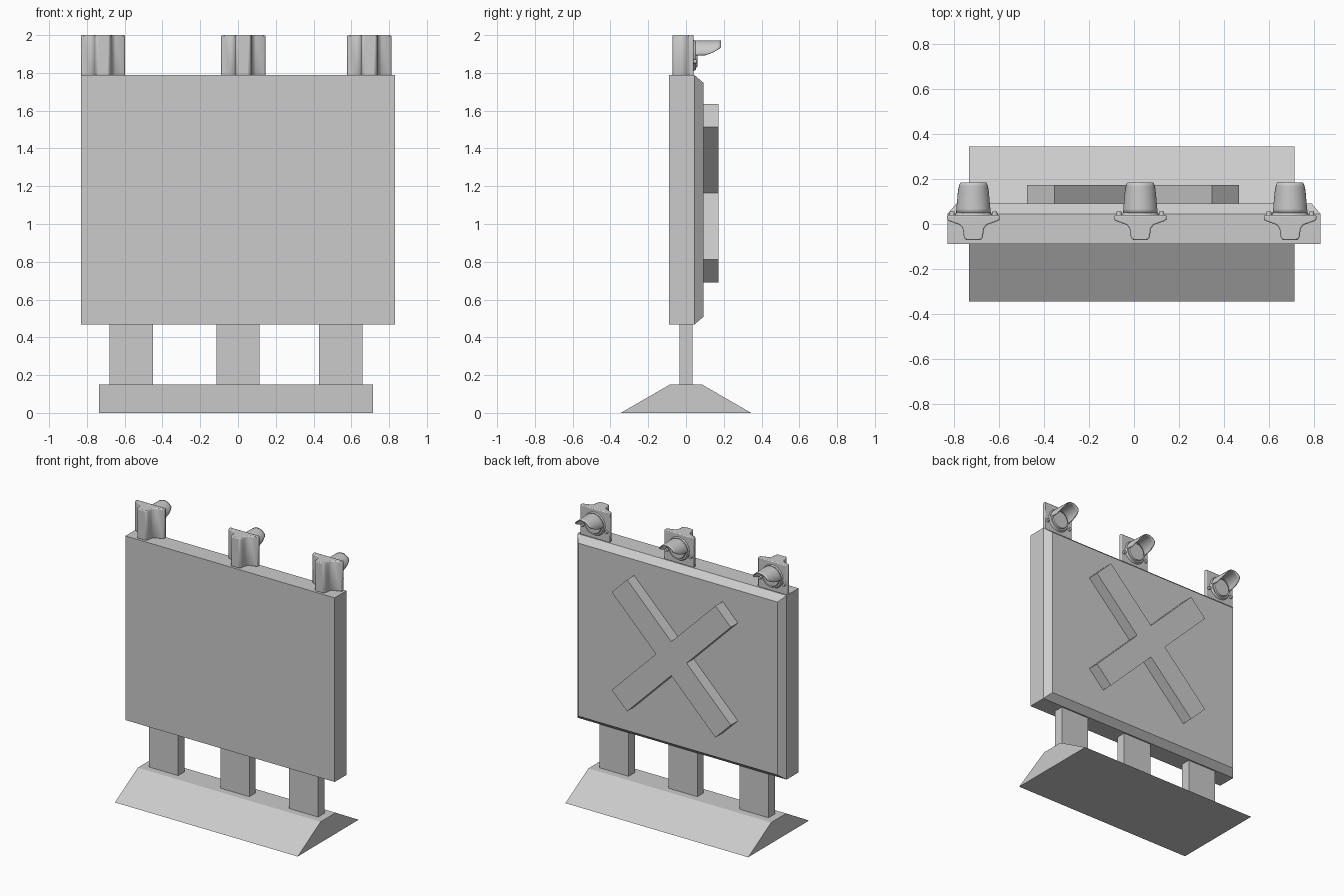
import bpy, bmesh, math
from mathutils import Vector, Matrix

cube = bpy.data.objects.get("Cube")
if cube:
    bpy.data.objects.remove(cube, do_unlink=True)

grey = bpy.data.materials.new("plain_grey")
grey.use_nodes = True
grey.diffuse_color = (0.6, 0.6, 0.6, 1)
grey.node_tree.nodes["Principled BSDF"].inputs["Base Color"].default_value = (0.6, 0.6, 0.6, 1)


def finish(name, bm, smooth=False):
    bmesh.ops.recalc_face_normals(bm, faces=bm.faces)
    mesh = bpy.data.meshes.new(name)
    bm.to_mesh(mesh)
    bm.free()
    mesh.materials.append(grey)
    obj = bpy.data.objects.new(name, mesh)
    bpy.context.collection.objects.link(obj)
    if smooth:
        bpy.ops.object.select_all(action="DESELECT")
        obj.select_set(True)
        bpy.context.view_layer.objects.active = obj
        bpy.ops.object.shade_smooth_by_angle(angle=math.radians(35))
    return obj


def prism(name, points, offset, smooth=False):
    """Extrude a flat outline along an offset."""
    bm = bmesh.new()
    face = bm.faces.new([bm.verts.new(p) for p in points])
    moved = bmesh.ops.extrude_face_region(bm, geom=[face], use_keep_orig=True)["geom"]
    bmesh.ops.translate(bm, vec=offset, verts=[v for v in moved if isinstance(v, bmesh.types.BMVert)])
    return finish(name, bm, smooth)


def box(name, x0, x1, y0, y1, z0, z1):
    return prism(name, [(x0, y0, z0), (x1, y0, z0), (x1, y1, z0), (x0, y1, z0)], (0, 0, z1 - z0))


def disc(name, x, y, z, radius, depth, sides):
    """Short cylinder facing the back."""
    bm = bmesh.new()
    bmesh.ops.create_cone(bm, cap_ends=True, segments=sides, radius1=radius, radius2=radius * 0.9,
                          depth=depth, matrix=Matrix.Translation((x, y, z)) @ Matrix.Rotation(-math.pi / 2, 4, "X"))
    return finish(name, bm, True)


def visor(name, x, z):
    """Half-round hood whose lower edge sweeps up towards its tip."""
    bm = bmesh.new()
    rows, cols, radius = 20, 8, 0.075
    grid = []
    for i in range(rows + 1):
        a = math.pi * i / rows
        reach = 0.05 + 0.085 * min(1, math.sin(a) / 0.55) ** 0.7
        row = []
        for j in range(cols + 1):
            t = j / cols
            r = radius * (1 - 0.1 * t)
            row.append(bm.verts.new((x + r * math.cos(a), 0.05 + reach * t,
                                     z + radius * math.sin(a))))
        grid.append(row)
    for i in range(rows):
        for j in range(cols):
            bm.faces.new((grid[i][j], grid[i + 1][j], grid[i + 1][j + 1], grid[i][j + 1]))
    obj = finish(name, bm, True)
    solid = obj.modifiers.new("thickness", "SOLIDIFY")
    solid.thickness = 0.006
    solid.offset = 0


# Sloped foot and posts
prism("base", [(-0.735, -0.345, 0), (-0.735, 0.345, 0), (-0.735, 0.085, 0.15), (-0.735, -0.085, 0.15)],
      (1.45, 0, 0))
for side, x in (("right", -0.565), ("middle", 0), ("left", 0.545)):
    box(side + "_post", x - 0.115, x + 0.115, -0.035, 0.035, 0.15, 0.47)

# Board with a chamfered back
bm = bmesh.new()
loops = []
for y, inset in ((-0.09, 0), (0.045, 0), (0.092, 0.04)):
    w, low, high = 0.83 - inset, 0.468 + inset, 1.788 - inset
    loops.append([bm.verts.new(p) for p in ((-w, y, low), (w, y, low), (w, y, high), (-w, y, high))])
for a, b in zip(loops, loops[1:]):
    for i in range(4):
        k = (i + 1) % 4
        bm.faces.new((a[i], a[k], b[k], b[i]))
bm.faces.new(loops[0])
bm.faces.new(loops[-1])
finish("board", bm)

# Raised diagonal cross on the back
half, arm = 0.086, 0.582
outline = []
for n in range(4):
    turn = Matrix.Rotation(math.pi / 4 + n * math.pi / 2, 2)
    for p in ((arm, -half), (arm, half), (half, half)):
        q = turn @ Vector(p)
        outline.append((q.x - 0.004, 0.09, q.y + 1.163))
prism("cross", outline, (0, 0.083, 0))

# Warning lamps along the top
half_shell = [(0.117, 0.04), (0.117, 0.018), (0.105, 0.012), (0.06, -0.004), (0.047, -0.02),
              (0.042, -0.06), (0.032, -0.072)]
for side, x in (("right", -0.715), ("middle", 0.028), ("left", 0.695)):
    shell = half_shell + [(-a, b) for a, b in reversed(half_shell)]
    body = prism(side + "_lamp_body", [(x + a, b, 1.785) for a, b in shell], (0, 0, 0.215), True)
    bevel = body.modifiers.new("soft_edges", "BEVEL")
    bevel.width = 0.006
    bevel.segments = 2
    bevel.limit_method = "ANGLE"
    disc(side + "_lamp_rim", x, 0.046, 1.893, 0.084, 0.016, 32)
    disc(side + "_lamp_lens", x, 0.056, 1.893, 0.068, 0.012, 32)
    visor(side + "_lamp_visor", x, 1.893)
    for n, dx in enumerate((-0.095, 0.095)):
        disc(f"{side}_lamp_screw_{n}", x + dx, 0.047, 1.86, 0.012, 0.016, 12)
